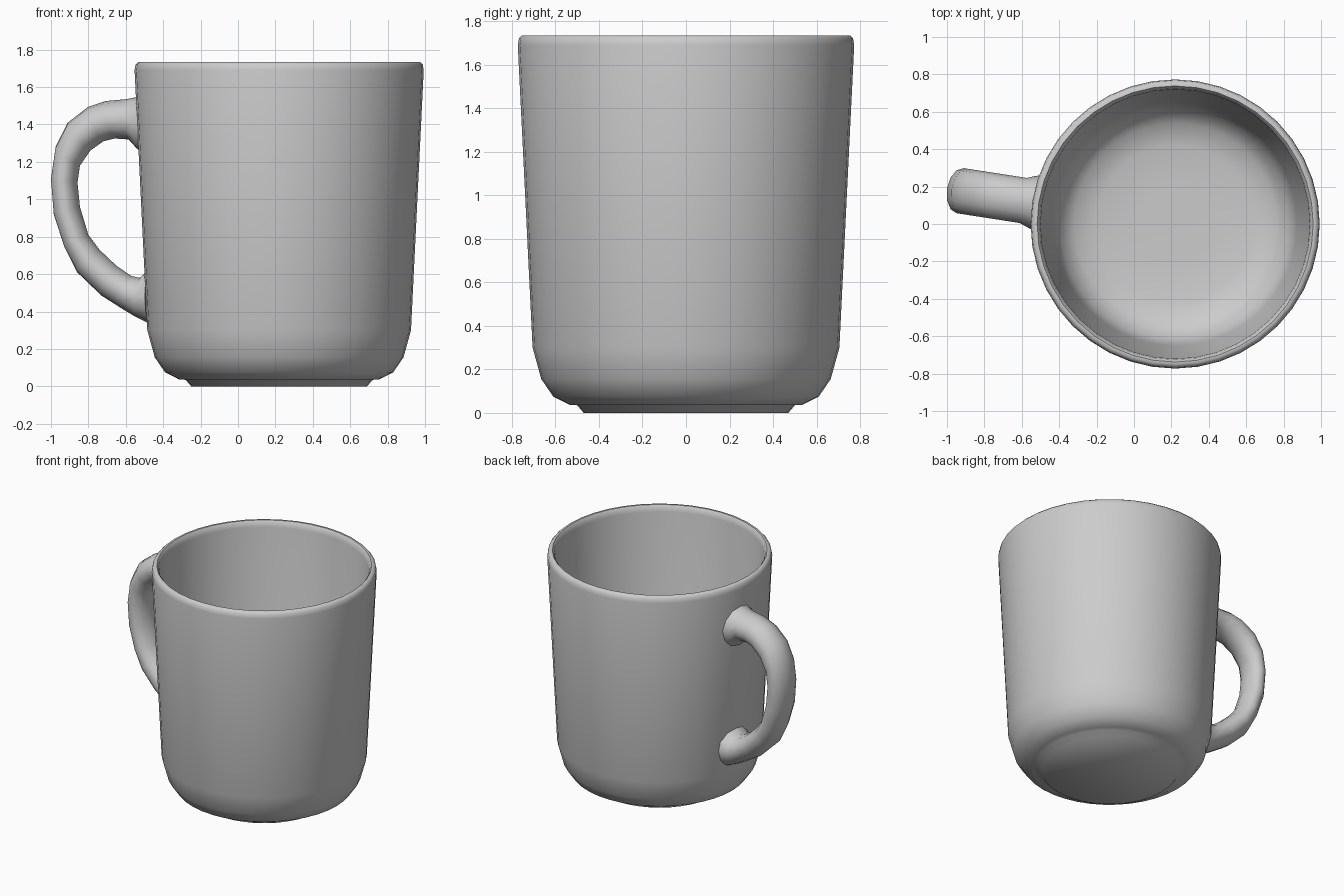
import bpy, bmesh, math
from mathutils import Vector

if "Cube" in bpy.data.objects:
    bpy.data.objects.remove(bpy.data.objects["Cube"])

CX = 0.22                      # mug axis
ANGLE = math.atan(0.155)       # handle swings slightly toward the back
OUT = Vector((-math.cos(ANGLE), math.sin(ANGLE), 0))
SIDE = Vector((-OUT.y, OUT.x, 0))


def finish(name, bm, angle):
    bmesh.ops.recalc_face_normals(bm, faces=bm.faces)
    mesh = bpy.data.meshes.new(name)
    bm.to_mesh(mesh)
    bm.free()
    obj = bpy.data.objects.new(name, mesh)
    bpy.context.collection.objects.link(obj)
    bpy.ops.object.select_all(action='DESELECT')
    obj.select_set(True)
    bpy.context.view_layer.objects.active = obj
    bpy.ops.object.shade_smooth_by_angle(angle=math.radians(angle))
    return obj


def skin(bm, rings):
    # Bridge successive closed rings and cap both ends
    n = len(rings[0])
    for a, b in zip(rings, rings[1:]):
        for i in range(n):
            j = (i + 1) % n
            bm.faces.new((a[i], a[j], b[j], b[i]))
    bm.faces.new(rings[0])
    bm.faces.new(rings[-1])


# Cup: outside from foot to lip, then down the inside
profile = [(.47, 0), (.50, .035), (.535, .037), (.61, .075), (.665, .155),
           (.705, .30), (.773, 1.69), (.768, 1.72), (.753, 1.735),
           (.738, 1.735), (.726, 1.72), (.72, 1.69),
           (.652, .32), (.615, .19), (.54, .12), (.42, .09), (.2, .085)]
SEG = 40
bm = bmesh.new()
rings = []
for r, z in profile:
    rings.append([bm.verts.new((CX + r * math.cos(2 * math.pi * i / SEG),
                                r * math.sin(2 * math.pi * i / SEG), z))
                  for i in range(SEG)])
skin(bm, rings)
finish("cup", bm, 50)

# Handle: inner x, z, outer x, z and half width at each section
sections = [(-.50, 1.24, -.50, 1.58, .155), (-.54, 1.27, -.55, 1.545, .14),
            (-.585, 1.32, -.60, 1.535, .122), (-.66, 1.325, -.71, 1.525, .122),
            (-.72, 1.31, -.80, 1.495, .122), (-.79, 1.26, -.91, 1.41, .122),
            (-.845, 1.18, -.975, 1.28, .122), (-.858, 1.09, -1.0, 1.11, .122),
            (-.845, .96, -.985, .92, .122), (-.80, .81, -.93, .75, .122),
            (-.74, .73, -.86, .61, .122), (-.65, .645, -.73, .485, .122),
            (-.57, .59, -.62, .415, .122), (-.525, .58, -.545, .37, .135),
            (-.475, .63, -.475, .335, .15)]
SIDES = 12
bm = bmesh.new()
rings = []
for xi, zi, xo, zo, w in sections:
    axis = Vector((CX, 0, 0))
    inner = axis + OUT * ((CX - xi) / math.cos(ANGLE)) + Vector((0, 0, zi))
    outer = axis + OUT * ((CX - xo) / math.cos(ANGLE)) + Vector((0, 0, zo))
    mid, half = (inner + outer) / 2, (outer - inner) / 2
    rings.append([bm.verts.new(mid + half * math.cos(2 * math.pi * i / SIDES)
                               + SIDE * w * math.sin(2 * math.pi * i / SIDES))
                  for i in range(SIDES)])
skin(bm, rings)
finish("handle", bm, 60)
